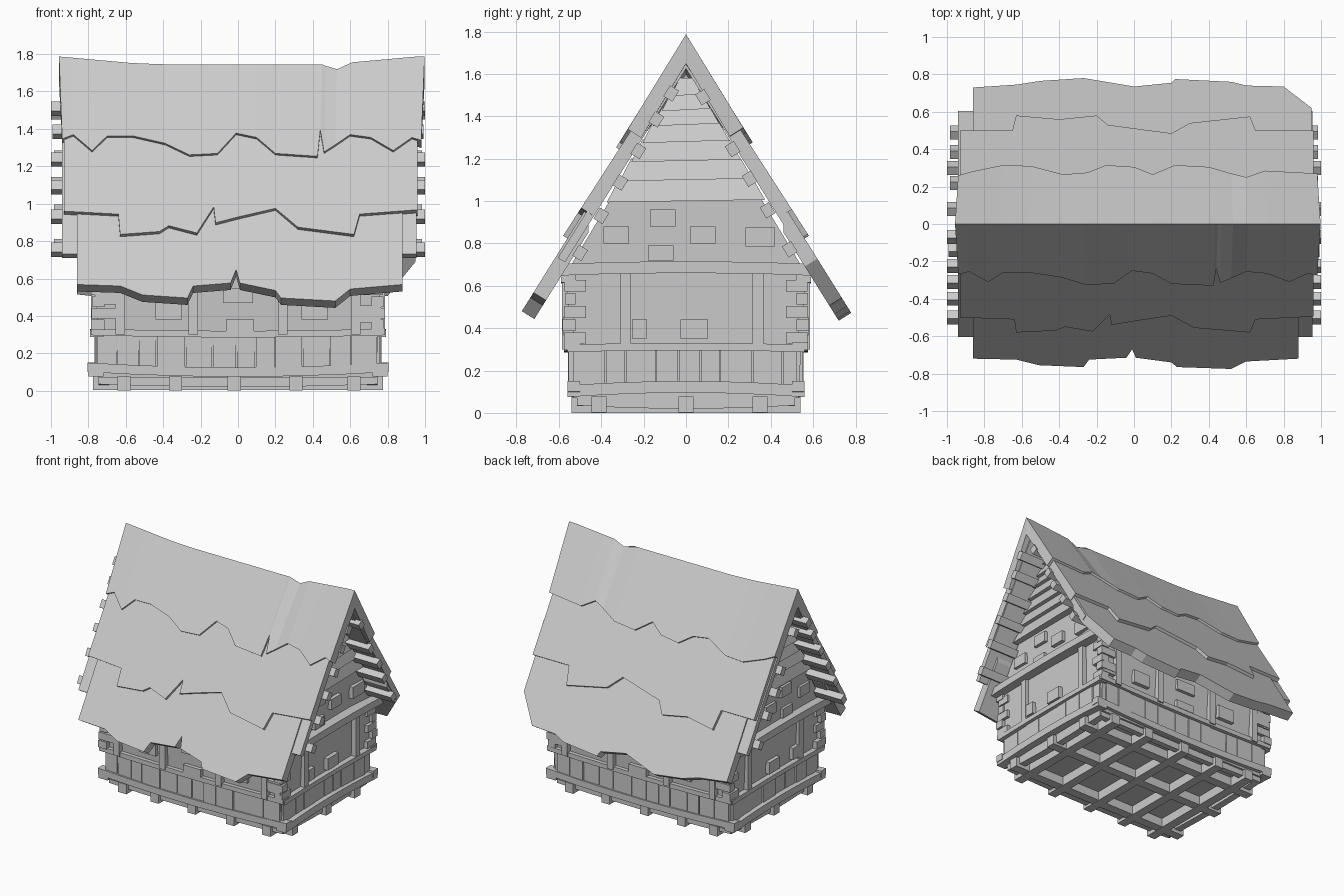
import bpy, bmesh, random
from math import sqrt, atan
from mathutils import Vector, Matrix

if "Cube" in bpy.data.objects:
    bpy.data.objects.remove(bpy.data.objects["Cube"])

random.seed(4)
grey = bpy.data.materials.new("plain_grey")
grey.diffuse_color = (0.6, 0.6, 0.6, 1)
grey.use_nodes = True
grey.node_tree.nodes["Principled BSDF"].inputs["Base Color"].default_value = grey.diffuse_color


def finish(name, bm):
    bmesh.ops.recalc_face_normals(bm, faces=bm.faces)
    me = bpy.data.meshes.new(name)
    bm.to_mesh(me)
    bm.free()
    me.materials.append(grey)
    ob = bpy.data.objects.new(name, me)
    bpy.context.collection.objects.link(ob)
    return ob


def loft(bm, rings):
    """Skin a row of equal point rings and cap both ends."""
    vs = [[bm.verts.new(p) for p in r] for r in rings]
    n = len(vs[0])
    for a, b in zip(vs, vs[1:]):
        for i in range(n):
            j = (i + 1) % n
            bm.faces.new((a[i], a[j], b[j], b[i]))
    bm.faces.new(vs[0])
    bm.faces.new(vs[-1])


def box(bm, x0, x1, y0, y1, z0, z1):
    loft(bm, [[(x, y0, z0), (x, y1, z0), (x, y1, z1), (x, y0, z1)] for x in (x0, x1)])


def beam(bm, axis, half, a, b, z0, z1, bow, n=6):
    """Long beam along an axis, its ends raised by bow."""
    rings = []
    for i in range(n + 1):
        t = 2 * i / n - 1
        dz = bow * t * t
        q = [(a, z0 + dz), (b, z0 + dz), (b, z1 + dz), (a, z1 + dz)]
        rings.append([(t * half, p, z) if axis == 'x' else (p, t * half, z) for p, z in q])
    loft(bm, rings)


# ---- house body: flared walls and gables
bm = bmesh.new()
loft(bm, [[(s * .74, -.53, .07), (s * .74, .53, .07), (s * .765, .565, .66),
           (s * .765, 0, 1.6), (s * .765, -.565, .66)] for s in (-1, 1)])
finish("walls", bm)

# ---- floor: rim frame and joist grid
bm = bmesh.new()
for s in (-1, 1):
    beam(bm, 'x', .74, s * .47, s * .515, .02, .09, .015)
    beam(bm, 'y', .51, s * .69, s * .745, .02, .09, .015)
finish("floor_rim", bm)
bm = bmesh.new()
for x in (-.61, -.335, -.02, .31, .62):
    box(bm, x - .035, x + .035, -.54, .54, 0, .075)
for y in (-.41, 0, .35):
    box(bm, -.775, .775, y - .035, y + .035, .003, .078)
finish("floor_joists", bm)

# ---- horizontal timber bands
bm = bmesh.new()
for s in (-1, 1):
    beam(bm, 'x', .805, s * .5, s * .56, .075, .125, .025)
    beam(bm, 'y', .56, s * .72, s * .80, .095, .15, -.02)
    beam(bm, 'x', .785, s * .5, s * .575, .285, .32, .012)
    beam(bm, 'y', .56, s * .72, s * .79, .295, .33, -.008)
    beam(bm, 'y', .6, s * .74, s * .83, .66, .715, -.012)
    beam(bm, 'x', .78, s * .52, s * .59, .61, .66, .005)
finish("timber_bands", bm)

# ---- upright planks between the lower bands
bm = bmesh.new()
for s in (-1, 1):
    for along, half, face in (('x', .75, .545), ('y', .53, .757)):
        p = -half
        while p < half - .04:
            w = min(random.uniform(.09, .16), half - p)
            d = face + random.uniform(.0, .012)
            a, b = sorted((s * (face - .05), s * d))
            if along == 'x':
                box(bm, p, p + w - .006, a, b, .11, .3)
            else:
                box(bm, a, b, p, p + w - .006, .11, .31)
            p += w
finish("lower_planks", bm)

# ---- wall posts
bm = bmesh.new()
for s in (-1, 1):
    for x in (-.63, -.24, .24, .63):
        box(bm, x - .025, x + .025, *sorted((s * .53, s * .585)), .3, .64)
    for y in (-.285, .34):
        box(bm, *sorted((s * .73, s * .785)), y - .025, y + .025, .31, .67)
finish("wall_posts", bm)

# ---- corner blocks
bm = bmesh.new()
for sx in (-1, 1):
    for sy in (-1, 1):
        for i in range(5):
            z = .325 + i * .062
            lx, ly = (.12, .05) if i % 2 else (.06, .1)
            e = random.uniform(0, .012)
            box(bm, *sorted((sx * (.775 - lx), sx * (.775 + e))),
                *sorted((sy * (.572 - ly), sy * (.572 + e))), z, z + .055)
finish("corner_blocks", bm)

# ---- bare bricks showing through the plaster: (along, z, width, height)
bm = bmesh.new()
for s in (-1, 1):
    for x, z, w, h in ((-.37, .43, .14, .1), (0, .51, .16, .08), (.41, .43, .14, .1),
                       (.01, .35, .15, .06), (.71, .41, .11, .09), (-.71, .5, .11, .08)):
        box(bm, x - w / 2, x + w / 2, *sorted((s * .53, s * .578)), z - h / 2, z + h / 2)
    for y, z, w, h in ((-.11, .92, .12, .08), (-.33, .84, .12, .08), (.08, .84, .12, .08),
                       (.35, .83, .14, .09), (-.12, .755, .12, .07), (.04, .395, .13, .09),
                       (-.22, .395, .07, .09)):
        box(bm, *sorted((s * .73, s * .785)), y - w / 2, y + w / 2, z - h / 2, z + h / 2)
finish("wall_bricks", bm)

# ---- overlapping boards in the gable tops
bm = bmesh.new()
zs = (1.0, 1.1, 1.19, 1.28, 1.36, 1.43, 1.5, 1.57)
for s in (-1, 1):
    for z0, z1 in zip(zs, zs[1:]):
        rings = []
        for t in (-1, 1):
            a, b = t * (1.62 - z0) / 1.66, t * (1.62 - z1) / 1.66
            tilt = .006 * t
            rings.append([(s * .74, a, z0 + tilt), (s * .81, a, z0 + tilt),
                          (s * .775, b, z1 + .01), (s * .74, b, z1 + .01)])
        loft(bm, rings)
finish("gable_boards", bm)

# ---- roof battens poking out at the gables
bm = bmesh.new()
for side, ys in ((-1, (.07, .14, .225, .31, .4, .5)), (1, (.08, .22, .3, .385, .49))):
    for y in ys:
        e = random.choice((0, .015, .03))
        m = (Matrix.Translation((0, side * y, 1.63 - 1.75 * y))
             @ Matrix.Rotation(-side * atan(1.65), 4, 'X') @ Matrix.Diagonal((2 - e, .06, .05, 1)))
        bmesh.ops.create_cube(bm, size=1, matrix=m)
finish("roof_battens", bm)


# ---- roof: layers with ragged lower edges
def roof_layer(name, side, edge, y_top, z_at_0, slope, thick, ridge=None, flare=1.0):
    """edge = (x, distance from the centre line) along the lower rim."""
    bm = bmesh.new()
    k = sqrt(1 + slope * slope)
    ny, nz = slope / k * thick, thick / k
    rings = []
    for x, y in edge:
        zt = ridge(x) if ridge else z_at_0 - slope * y_top
        zb = z_at_0 - slope * y
        rings.append([(x * flare, side * y_top, zt), (x, side * y, zb),
                      (x, side * (y - ny), zb - nz),
                      (x * flare, side * y_top, zt - thick * k)])
    loft(bm, rings)
    return finish(name, bm)


def ridge_height(x):
    dip = .03 * max(0, 1 - abs(x - .52) / .08)
    return 1.745 + .042 * min(1, max(0, (abs(x) - .48) / .46)) - dip


top_front = [(-.94, .27), (-.88, .255), (-.78, .31), (-.7, .26), (-.56, .26), (-.39, .285),
             (-.26, .325), (-.11, .32), (-.01, .25), (.1, .265), (.2, .32), (.425, .33),
             (.44, .24), (.46, .315), (.52, .29), (.6, .255), (.71, .265), (.83, .31), (.93, .265), (.98, .275)]
top_back = [(-.94, .26), (-.87, .28), (-.7, .315), (-.55, .31), (-.38, .265), (-.25, .275),
            (-.15, .315), (0, .305), (.1, .265), (.22, .315), (.4, .305), (.52, .27), (.6, .25), (.7, .285), (.98, .27)]
mid_front = [(-.93, .5), (-.64, .51), (-.63, .58), (-.42, .57), (-.37, .55), (-.22, .575),
             (-.13, .485), (-.12, .54), (0, .52), (.2, .49), (.32, .555), (.62, .58), (.65, .51), (.96, .495)]
mid_back = [(-.93, .5), (-.65, .5), (-.63, .58), (-.4, .56), (-.2, .58), (-.14, .53),
            (.2, .485), (.3, .54), (.62, .575), (.65, .5), (.96, .5)]
low_front = [(-.86, .72), (-.63, .725), (-.51, .755), (-.27, .765), (-.24, .725), (-.04, .715),
             (-.01, .67), (.01, .715), (.2, .74), (.23, .765), (.52, .775), (.6, .735), (.88, .72)]
low_back = [(-.86, .73), (-.63, .745), (-.5, .765), (-.27, .78), (0, .735), (.2, .755),
            (.22, .775), (.52, .76), (.6, .74), (.8, .735), (.95, .62)]
deck = [(-.94, .605), (.955, .605)]
for side, word, top, mid, low in ((-1, "front", top_front, mid_front, low_front),
                                  (1, "back", top_back, mid_back, low_back)):
    roof_layer("roof_deck_" + word, side, deck, 0, 1.7, 1.6, .04)
    roof_layer("roof_top_layer_" + word, side, top, 0, 1.765, 1.55, .075, ridge_height, 1.018)
    roof_layer("roof_middle_layer_" + word, side, mid, .2, 1.735, 1.55, .06)
    roof_layer("roof_lower_layer_" + word, side, low, .46, 1.72, 1.6, .07)
